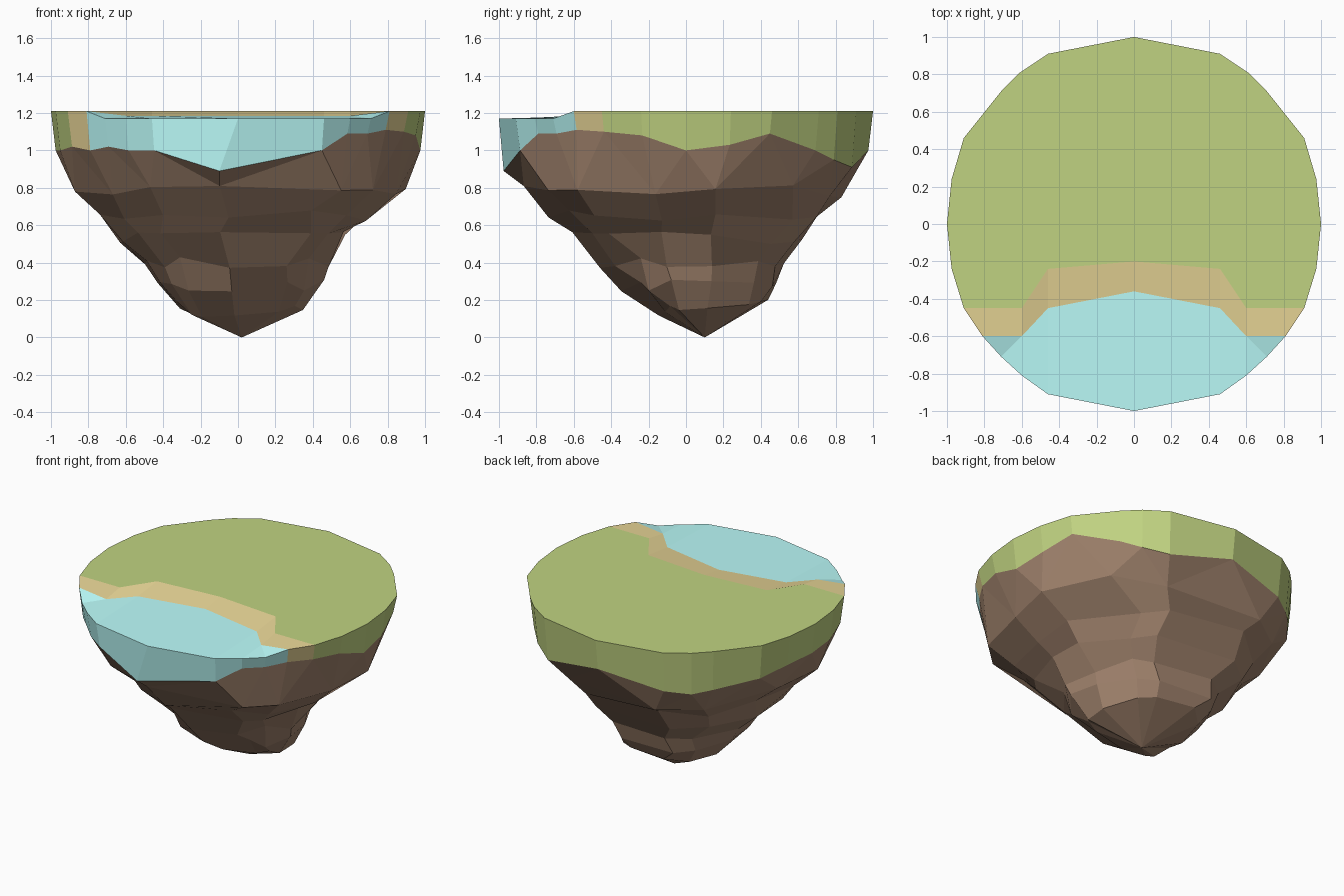
import bpy, math, random

if "Cube" in bpy.data.objects:
    bpy.data.objects.remove(bpy.data.objects["Cube"])

random.seed(11)
TOP, WATER = 1.21, 1.17


def build(name, color, faces):
    """Make one flat-shaded coloured object from a list of point loops."""
    index, polys = {}, []
    for face in faces:
        polys.append([index.setdefault(tuple(round(c, 4) for c in p), len(index)) for p in face])
    mesh = bpy.data.meshes.new(name)
    mesh.from_pydata(list(index), [], polys)
    mat = bpy.data.materials.new(name)
    mat.diffuse_color = (*color, 1)
    mat.use_nodes = True
    mat.node_tree.nodes["Principled BSDF"].inputs["Base Color"].default_value = mat.diffuse_color
    mesh.materials.append(mat)
    obj = bpy.data.objects.new(name, mesh)
    bpy.context.collection.objects.link(obj)


def mirrored(faces):
    return faces + [[(-x, y, z) for x, y, z in reversed(f)] for f in faces]


# Island outline, right half from front to back: x, y, rim height right / left
half = [(0, -1, .89, .89), (.46, -.91, 1.0, 1.0), (.6, -.81, 1.09, 1.0),
        (.71, -.71, 1.09, 1.02), (.81, -.6, 1.11, 1.0), (.91, -.45, 1.10, 1.02),
        (.975, -.24, 1.08, 1.0), (1, 0, 1.0, 1.0), (.975, .24, 1.03, 1.0),
        (.91, .46, 1.09, .97), (.71, .71, 1.0, .93), (.61, .81, .95, .91),
        (.46, .91, .91, .93), (0, 1, 1.0, 1.0)]
outline = [(x, y, r) for x, y, r, l in half] + [(-x, y, l) for x, y, r, l in half[-2:0:-1]]
N = len(outline)
rim_top = [(x, y, WATER if y < -.65 else TOP) for x, y, z in outline]
rim_low = [(x * .975, y * .975, z) for x, y, z in outline]
rim_low[0] = (-.1, -.975, .89)


def side(a, b):
    """Rim wall quads between outline indices a and b."""
    return [[rim_low[i % N], rim_low[(i + 1) % N], rim_top[(i + 1) % N], rim_top[i % N]]
            for i in range(a, b)]


# Shore lines, right half from the centre out
grass_edge = [(0, -.2, TOP), (.46, -.24, TOP), (.6, -.45, TOP), (.91, -.45, TOP)]
water_edge = [(0, -.36, 1.185), (.46, -.45, 1.185), (.6, -.6, 1.185), (.81, -.6, TOP)]

# Grass top and wall
left_edge = [(-x, y, z) for x, y, z in grass_edge]
grass_top = rim_top[5:22] + left_edge[2:0:-1] + grass_edge[:3]
build("grass", (.53, .65, .22), [grass_top] + side(5, 21))

# Sandy beach
beach = [[water_edge[i], water_edge[i + 1], grass_edge[i + 1], grass_edge[i]] for i in range(3)]
build("beach", (.82, .68, .31), mirrored(beach) + side(4, 5) + side(21, 22))

# Water surface and wall
t, w = rim_top, water_edge
pool = [[w[0], t[0], t[1], w[1]], [w[1], t[1], t[2], w[2]], [w[2], t[2], t[3]], [w[2], t[3], t[4], w[3]]]
build("water", (.50, .98, .96), mirrored(pool) + side(22, 30))

# Rock below: ring height and extents to left, right, front, back
levels = [(.78, .88, .88, .86, .87), (.66, .74, .67, .74, .78), (.53, .65, .59, .62, .69),
          (.40, .52, .50, .46, .56), (.28, .45, .46, .33, .52), (.18, .32, .40, .15, .47)]
# Bulge of each diagonal quarter (right?, back?): upper rings, lower rings
bulge = {(1, 0): (1.05, .93), (1, 1): (.96, .93), (0, 1): (1.02, 1.02), (0, 0): (.96, .94)}
M = N // 2
rings = []
for z, left, right, front, back in levels:
    ring = []
    for j in range(M):
        a = math.atan2(rim_low[2 * j][1], rim_low[2 * j][0]) + random.uniform(-.08, .08)
        c, s = math.cos(a), math.sin(a)
        k = random.uniform(.97, 1.05)
        if abs(c * s) > .25:
            k *= bulge[c > 0, s > 0][z < .45]
        drop = .07 * max(0, -s) if z < .2 else 0
        ring.append((c * k * (right if c > 0 else left), s * k * (back if s > 0 else front),
                     z - drop + random.uniform(-.035, .035)))
    rings.append(ring)

rock = []
for j in range(M):
    n = (j + 1) % M
    a, b, c = rim_low[2 * j], rim_low[2 * j + 1], rim_low[(2 * j + 2) % N]
    p, q = rings[0][j], rings[0][n]
    rock += [[p, b, a], [p, q, b], [q, c, b]]
    for up, low in zip(rings, rings[1:]):
        rock.append([low[j], low[n], up[n], up[j]])
    rock.append([(.02, .1, 0), rings[-1][n], rings[-1][j]])
build("rock", (.36, .23, .155), rock)
